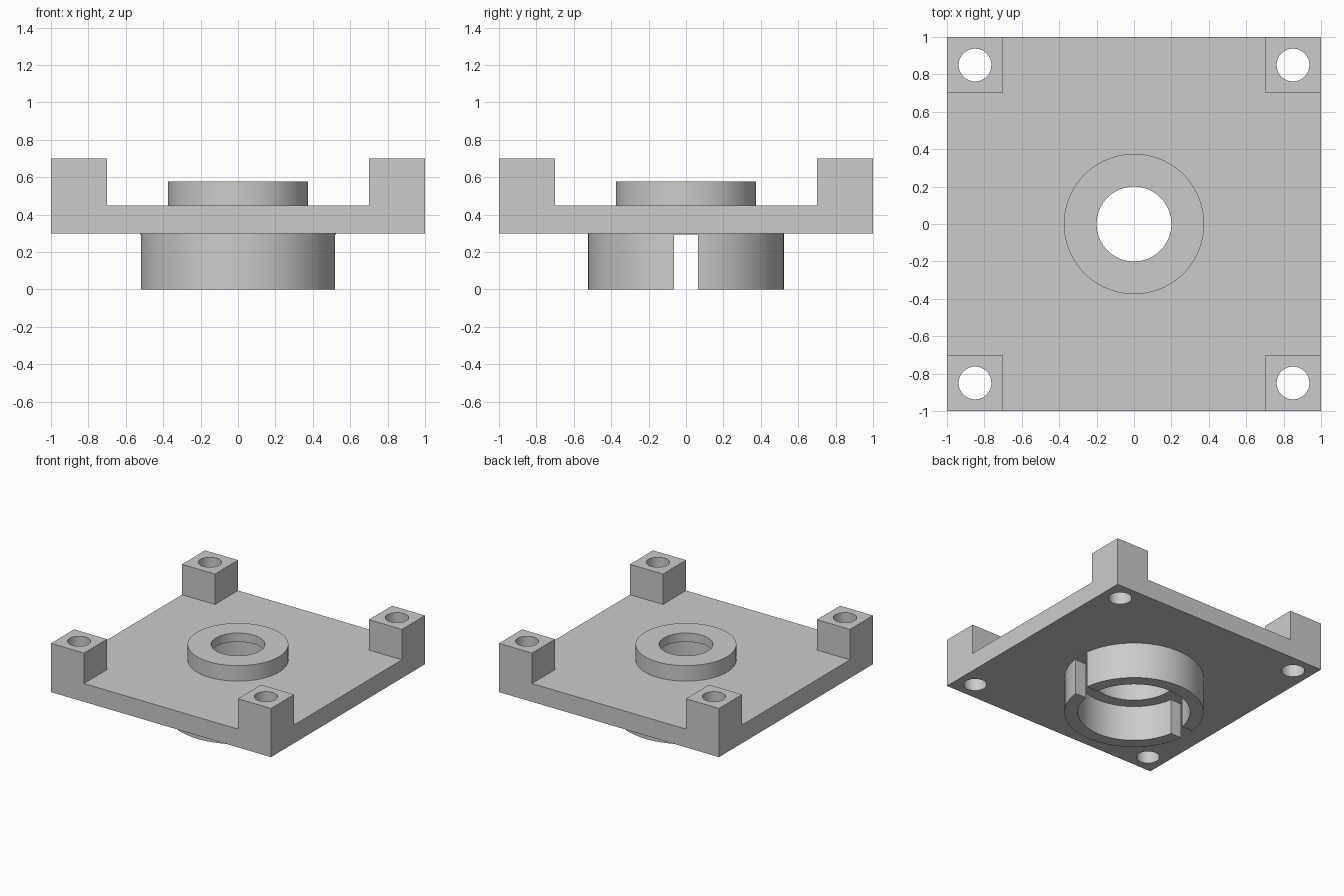
import bpy
import math

if "Cube" in bpy.data.objects:
    bpy.data.objects.remove(bpy.data.objects["Cube"], do_unlink=True)

# Single plain grey material
grey = bpy.data.materials.new("plain grey")
grey.use_nodes = True
colour = (0.6, 0.6, 0.6, 1.0)
grey.diffuse_color = colour
grey.node_tree.nodes["Principled BSDF"].inputs["Base Color"].default_value = colour


def box(name, width, depth, z0, z1):
    bpy.ops.mesh.primitive_cube_add(size=1, location=(0, 0, (z0 + z1) / 2))
    ob = bpy.context.object
    ob.name = name
    ob.scale = (width, depth, z1 - z0)
    bpy.ops.object.transform_apply(location=True, rotation=False, scale=True)
    return ob


def cylinder(name, radius, z0, z1, x=0, y=0, sides=96):
    bpy.ops.mesh.primitive_cylinder_add(
        vertices=sides, radius=radius, depth=z1 - z0, location=(x, y, (z0 + z1) / 2))
    bpy.context.object.name = name
    return bpy.context.object


def combine(target, tool, operation):
    tool.hide_render = True
    mod = target.modifiers.new(tool.name, "BOOLEAN")
    mod.operation = operation
    mod.solver = "EXACT"
    mod.object = tool
    bpy.context.view_layer.objects.active = target
    bpy.ops.object.modifier_apply(modifier=mod.name)
    bpy.data.objects.remove(tool, do_unlink=True)


# Square plate with four corner posts, left by cutting a cross from a block
plate = box("mounting_plate", 2, 2, 0.3, 0.7)
combine(plate, box("cross_cut_x", 2.4, 1.4, 0.45, 0.9), "DIFFERENCE")
combine(plate, box("cross_cut_y", 1.4, 2.4, 0.45, 0.9), "DIFFERENCE")

# Screw holes through the posts
for x in (-0.85, 0.85):
    for y in (-0.85, 0.85):
        combine(plate, cylinder("screw_hole", 0.0875, 0.1, 0.9, x, y, 48), "DIFFERENCE")

# Upper boss and lower collar
combine(plate, cylinder("boss", 0.375, 0.4, 0.577), "UNION")
combine(plate, cylinder("collar", 0.523, 0, 0.36), "UNION")

# Stepped bore: wide collar, middle pocket, narrow top opening
combine(plate, cylinder("collar_bore", 0.422, -0.1, 0.293), "DIFFERENCE")
combine(plate, cylinder("pocket", 0.325, 0.2, 0.505), "DIFFERENCE")
combine(plate, cylinder("top_opening", 0.2, 0.2, 0.8), "DIFFERENCE")

# Slot that splits the collar into two halves
combine(plate, box("slot", 1.4, 0.13, -0.1, 0.293), "DIFFERENCE")

plate.data.materials.clear()
plate.data.materials.append(grey)
bpy.ops.object.select_all(action="DESELECT")
plate.select_set(True)
bpy.context.view_layer.objects.active = plate
bpy.ops.object.shade_smooth_by_angle(angle=math.radians(30))
